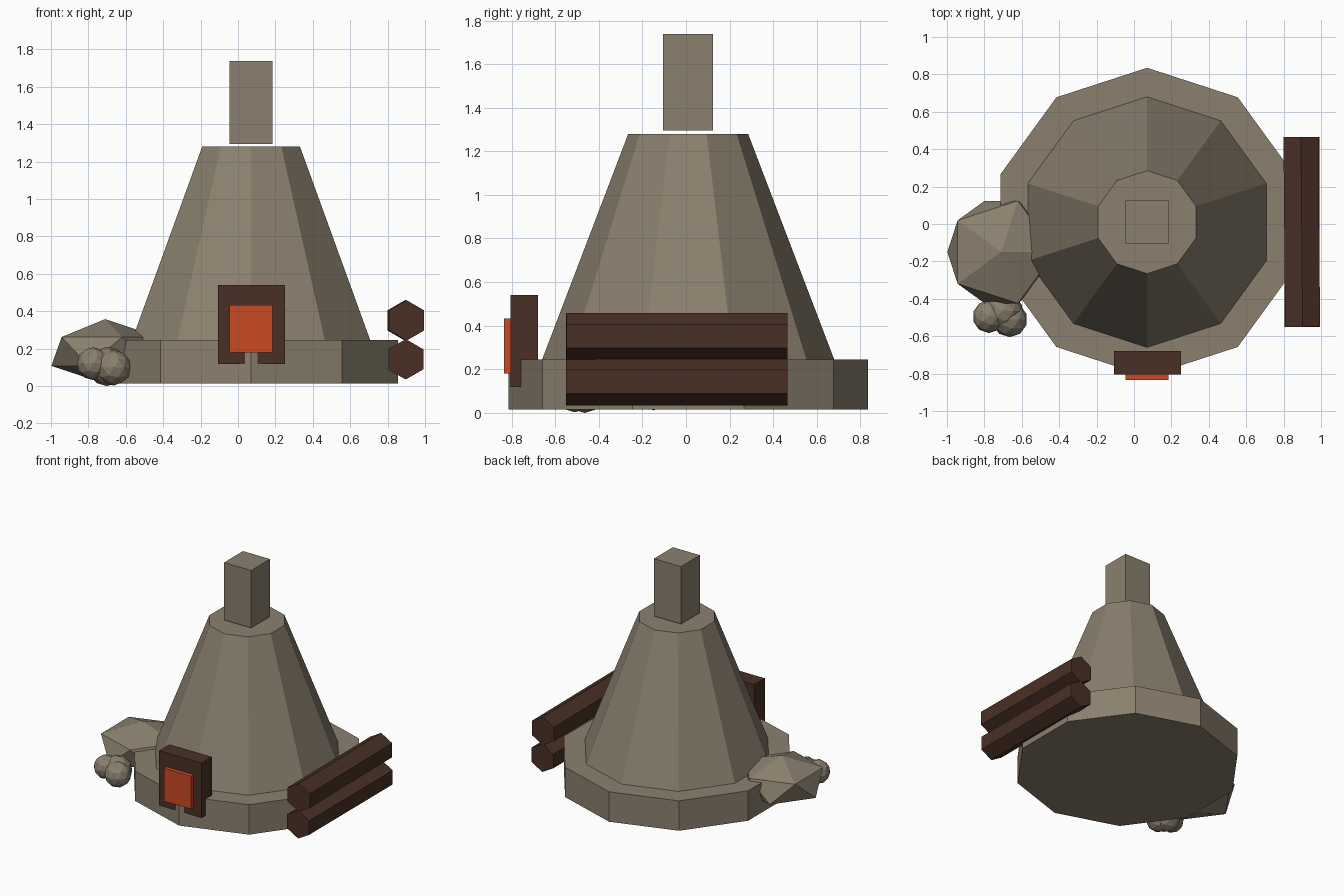
import bpy, math

if "Cube" in bpy.data.objects:
    bpy.data.objects.remove(bpy.data.objects["Cube"])

CX, CY = 0.07, 0.01   # kiln axis


def material(name, rgb):
    m = bpy.data.materials.new(name)
    m.diffuse_color = (*rgb, 1)
    m.use_nodes = True
    m.node_tree.nodes["Principled BSDF"].inputs["Base Color"].default_value = m.diffuse_color
    return m


stone = material("stone", (0.256, 0.216, 0.156))
wood = material("dark wood", (0.067, 0.030, 0.019))
ember = material("ember orange", (0.60, 0.068, 0.018))


def finish(name, mat):
    ob = bpy.context.object
    ob.name = name
    ob.data.materials.append(mat)
    return ob


def frustum(name, mat, sides, r1, r2, z0, z1):
    bpy.ops.mesh.primitive_cone_add(vertices=sides, radius1=r1, radius2=r2, depth=z1 - z0,
                                    location=(CX, CY, (z0 + z1) / 2))
    return finish(name, mat)


def box(name, mat, lo, hi):
    bpy.ops.mesh.primitive_cube_add(size=1, location=[(a + b) / 2 for a, b in zip(lo, hi)])
    bpy.context.object.scale = [b - a for a, b in zip(lo, hi)]
    return finish(name, mat)


def log(name, z, yaw):
    bpy.ops.mesh.primitive_cylinder_add(vertices=6, radius=0.108, depth=1.015,
                                        location=(0.897, -0.042, z),
                                        rotation=(math.pi / 2, 0, math.radians(yaw)))
    return finish(name, wood)


def rock(name, sub, loc, r, rz):
    bpy.ops.mesh.primitive_ico_sphere_add(subdivisions=sub, radius=1, location=loc)
    bpy.context.object.scale = (r, r, rz)
    return finish(name, stone)


# Ten-sided plinth, tapering body and square chimney
frustum("plinth", stone, 10, 0.825, 0.825, 0.015, 0.245)
frustum("kiln_body", stone, 10, 0.67, 0.275, 0.245, 1.28)
box("chimney", stone, (-0.045, -0.105, 1.295), (0.185, 0.125, 1.737))

# Fire door
box("door_frame", wood, (-0.108, -0.804, 0.118), (0.252, -0.678, 0.54))
box("fire_opening", ember, (-0.045, -0.835, 0.18), (0.185, -0.77, 0.433))

# Stacked logs
log("lower_log", 0.143, 0)
log("upper_log", 0.351, 0.5)

# Rock pile
rock("large_rock", 1, (-0.71, -0.15, 0.185), 0.322, 0.173)
rock("small_rock_left", 2, (-0.775, -0.495, 0.12), 0.088, 0.088)
rock("small_rock_right", 2, (-0.665, -0.51, 0.098), 0.095, 0.095)
rock("small_rock_back", 2, (-0.70, -0.465, 0.105), 0.105, 0.105)
